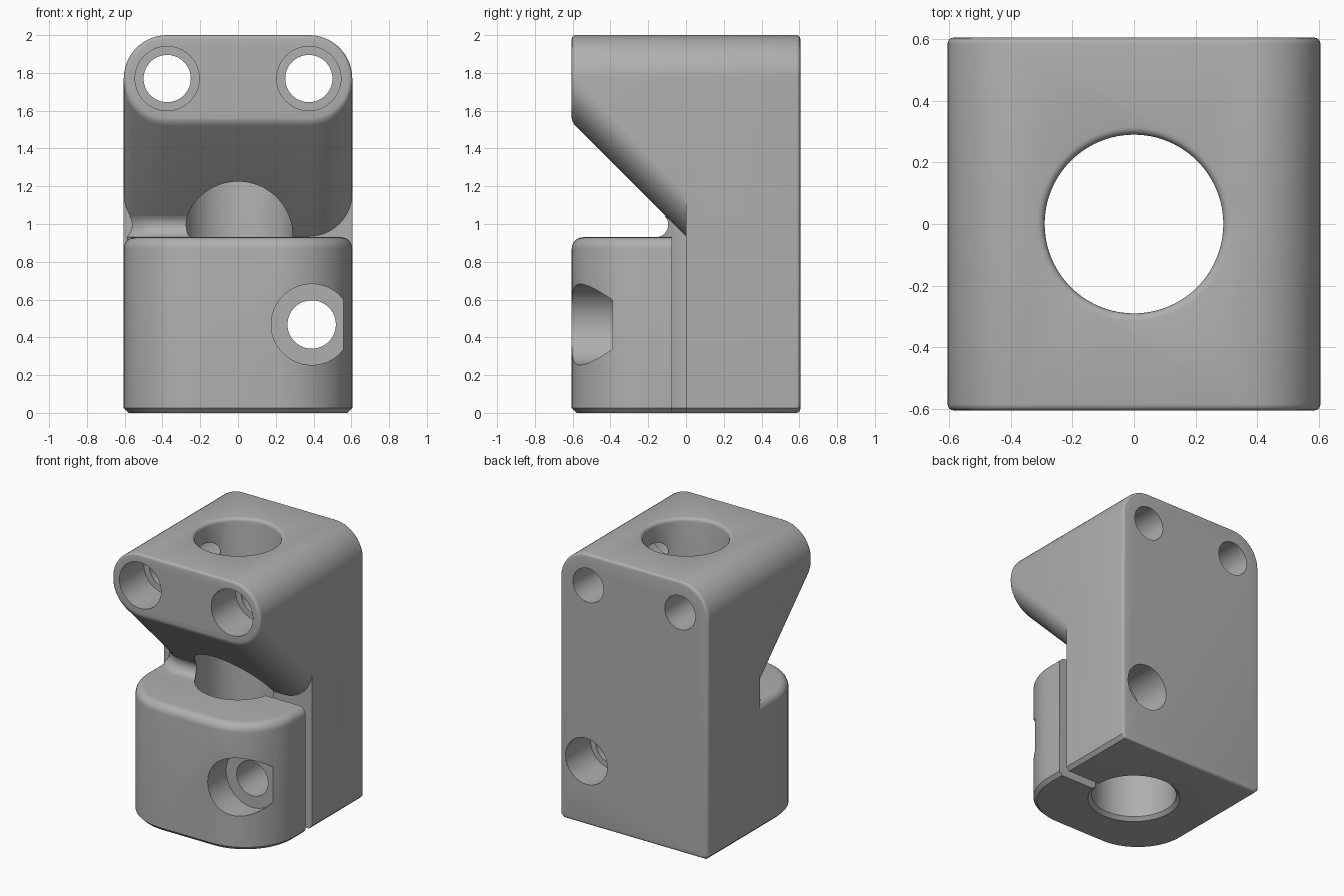
import bpy, bmesh, math

if "Cube" in bpy.data.objects:
    bpy.data.objects.remove(bpy.data.objects["Cube"])

W = 0.605        # half width and half depth
R = 0.23         # rounding of the arm
CLAMP_TOP = 0.93
SLOPE_END = 0.935

grey = bpy.data.materials.new("grey")
grey.diffuse_color = (0.43, 0.43, 0.43, 1)
grey.use_nodes = True
grey.node_tree.nodes["Principled BSDF"].inputs["Base Color"].default_value = grey.diffuse_color


def loft(name, rings):
    """Closed solid from a list of matching point rings."""
    bm = bmesh.new()
    rows = [[bm.verts.new(p) for p in r] for r in rings]
    n = len(rows[0])
    for a, b in zip(rows, rows[1:]):
        for i in range(n):
            j = (i + 1) % n
            bm.faces.new((a[i], a[j], b[j], b[i]))
    bm.faces.new(rows[0])
    bm.faces.new(rows[-1][::-1])
    bmesh.ops.recalc_face_normals(bm, faces=bm.faces)
    me = bpy.data.meshes.new(name)
    bm.to_mesh(me)
    bm.free()
    me.materials.append(grey)
    ob = bpy.data.objects.new(name, me)
    bpy.context.collection.objects.link(ob)
    return ob


def arc(cx, cy, r, a0, a1, n=16):
    return [(cx + r * math.cos(math.radians(a0 + (a1 - a0) * i / n)),
             cy + r * math.sin(math.radians(a0 + (a1 - a0) * i / n))) for i in range(n + 1)]


def round_insets(r, n=4):
    """(distance from end, inset) pairs of a quarter-round edge, ending at the end face."""
    return [(r * (1 - math.sin(math.pi / 2 * i / n)), r * (1 - math.cos(math.pi / 2 * i / n)))
            for i in range(n + 1)]


def turned(name, profile, axis, at, n=64):
    """Solid of revolution along z or y from (radius, position) pairs."""
    rings = []
    for r, t in profile:
        c = arc(at[0], at[1], r, 0, 360, n)[:-1]
        rings.append([(u, v, t) if axis == "z" else (u, t, v) for u, v in c])
    return loft(name, rings)


def combine(target, tool, op):
    m = target.modifiers.new("cut", "BOOLEAN")
    m.operation, m.object, m.solver = op, tool, "EXACT"
    bpy.context.view_layer.update()
    me = bpy.data.meshes.new_from_object(
        target.evaluated_get(bpy.context.evaluated_depsgraph_get()))
    target.modifiers.clear()
    target.data = me
    bpy.data.objects.remove(tool)


def top_arcs(i):
    c = W - R
    return arc(c, 2 - R, R - i, 0, 90) + arc(-c, 2 - R, R - i, 90, 180)


# Rear block: rounded top, chamfered foot
def block_ring(y, i):
    e = 0.025
    foot = [(-W + i, e + i), (-W + e + i, i), (W - e - i, i), (W - i, e + i)]
    return [(x, y, z) for x, z in top_arcs(i) + foot]


edge = round_insets(0.02)
body = loft("clamp_bracket", [block_ring(0, 0)] + [block_ring(W - d, i) for d, i in edge])


# Overhanging arm: rounded front face whose lower side runs back and down at 45 degrees
def arm_ring(y, i):
    c, drop = W - R, -(y + W)
    low = arc(-c, 2 - R, R - i, 180, 270) + arc(c, 2 - R, R - i, 270, 360)
    return [(x, y, z) for x, z in top_arcs(i)] + [(x, y, z + drop) for x, z in low]


arm = loft("arm", [arm_ring(-W + d, i) for d, i in edge[::-1]] + [arm_ring(0.1, 0)])


# Front clamp jaw with wide corner rounding
def jaw_ring(z, i):
    c, r = W - 0.4, 0.4 - i
    p = [(W - i, 0.05), (-W + i, 0.05)]
    p += arc(-c, -c, r, 180, 270, 24) + arc(c, -c, r, 270, 360, 24)
    return [(x, y, z) for x, y in p]


jaw = loft("jaw", [jaw_ring(0, 0.025), jaw_ring(0.025, 0)]
           + [jaw_ring(CLAMP_TOP - d, i) for d, i in round_insets(0.06, 6)])


# Concave blend between the jaw top and the sloping underside, solid side only
def blend_ring(x):
    c = W - R
    rise = R - math.sqrt(max(0, R * R - max(0, -x - c) ** 2))
    p = arc(-0.16, CLAMP_TOP + 0.066, 0.066, -90, 45, 10)
    p += [(0.04, SLOPE_END - 0.01), (0.04, 0.86), (-0.16, 0.86)]
    return [(x, y + min(rise, 0.2), z) for y, z in p]


blend = loft("blend", [blend_ring(x) for x in
                       (-0.585, -0.57, -0.54, -0.5, -0.46, -0.42, -0.375, -0.1)])

for part in (arm, jaw, blend):
    combine(body, part, "UNION")

# Clamping slot on one side
slot = loft("slot", [[(x, y, z) for x, y in ((0, -0.075), (0.8, -0.075), (0.8, 0), (0, 0))]
                     for z in (-0.1, SLOPE_END - 0.001)])
combine(body, slot, "DIFFERENCE")

# Vertical bore with eased rims
rim = [(0.29 + i, 2 - d) for d, i in round_insets(0.025)]
bore = turned("bore", [(0.315, -0.1), (0.315, 0), (0.29, 0.025)] + rim + [(0.315, 2.1)],
              "z", (0, 0), 96)
combine(body, bore, "DIFFERENCE")

# Upper bolt holes, counterbored from the front
for s in (-1, 1):
    hole = turned("bolt_hole", [(0.17, -1), (0.17, -0.32), (0.125, -0.32), (0.125, 1)],
                  "y", (s * 0.375, 1.77))
    combine(body, hole, "DIFFERENCE")

# Clamp screw hole, counterbored at both ends
screw = turned("screw_hole", [(0.214, -1), (0.214, -0.39), (0.128, -0.39),
                              (0.128, 0.315), (0.17, 0.315), (0.17, 1)], "y", (0.39, 0.468))
combine(body, screw, "DIFFERENCE")

# Smooth the rounded surfaces, keep the edges crisp
bpy.ops.object.select_all(action="DESELECT")
body.select_set(True)
bpy.context.view_layer.objects.active = body
bpy.ops.object.shade_smooth_by_angle(angle=math.radians(28))
